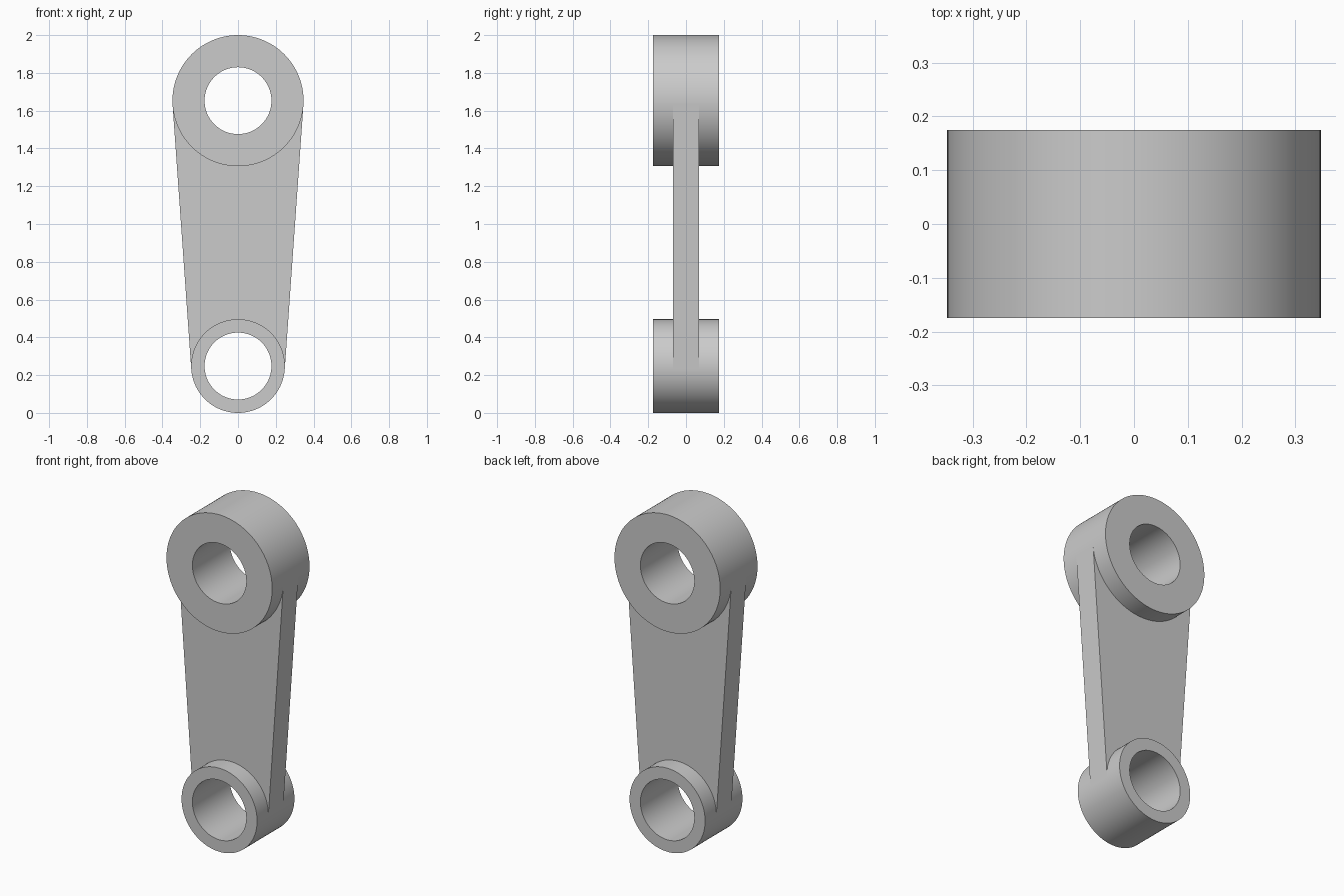
import bpy
import bmesh
from math import sin, cos, pi, asin

cube = bpy.data.objects.get("Cube")
if cube:
    bpy.data.objects.remove(cube, do_unlink=True)

SEGMENTS = 128
BOSS_HALF = 0.175
WEB_HALF = 0.07
BORE = 0.177
TOP_R, LOW_R = 0.347, 0.248
TOP_Z, LOW_Z = 2 - TOP_R, LOW_R

# Single grey metal
metal = bpy.data.materials.new("grey_metal")
metal.use_nodes = True
grey = (0.6, 0.6, 0.6, 1)
metal.diffuse_color = grey
metal.node_tree.nodes["Principled BSDF"].inputs["Base Color"].default_value = grey


def finish(name, bm):
    bmesh.ops.recalc_face_normals(bm, faces=bm.faces)
    mesh = bpy.data.meshes.new(name)
    bm.to_mesh(mesh)
    bm.free()
    mesh.materials.append(metal)
    obj = bpy.data.objects.new(name, mesh)
    bpy.context.collection.objects.link(obj)
    bpy.ops.object.select_all(action="DESELECT")
    obj.select_set(True)
    bpy.context.view_layer.objects.active = obj
    bpy.ops.object.shade_smooth_by_angle(angle=pi / 6)
    return obj


def boss(name, z, radius):
    """Hollow cylinder along y: a rectangular section swept round the bore."""
    bm = bmesh.new()
    section = [(BORE, -BOSS_HALF), (radius, -BOSS_HALF),
               (radius, BOSS_HALF), (BORE, BOSS_HALF)]
    rings = []
    for i in range(SEGMENTS):
        a = 2 * pi * i / SEGMENTS
        rings.append([bm.verts.new((r * cos(a), y, z + r * sin(a)))
                      for r, y in section])
    for i, ring in enumerate(rings):
        following = rings[(i + 1) % SEGMENTS]
        for j in range(4):
            k = (j + 1) % 4
            bm.faces.new((ring[j], ring[k], following[k], following[j]))
    return finish(name, bm)


def arc(z, radius, start, end, steps=48):
    """Points on the tangent circle, with the inner ones just inside the boss."""
    points = []
    for i in range(steps + 1):
        a = start + (end - start) * i / steps
        r = radius if i in (0, steps) else radius * 0.985
        points.append((r * cos(a), z + r * sin(a)))
    return points


# Bosses at each end
boss("upper_boss", TOP_Z, TOP_R)
boss("lower_boss", LOW_Z, LOW_R)

# Tapered web whose sides are tangent to both bosses
tilt = asin((TOP_R - LOW_R) / (TOP_Z - LOW_Z))
outline = (arc(TOP_Z, TOP_R, -tilt, -pi + tilt)
           + arc(LOW_Z, LOW_R, pi + tilt, -tilt))
bm = bmesh.new()
face = bm.faces.new([bm.verts.new((x, -WEB_HALF, z)) for x, z in outline])
extruded = bmesh.ops.extrude_face_region(bm, geom=[face], use_keep_orig=True)
moved = [v for v in extruded["geom"] if isinstance(v, bmesh.types.BMVert)]
bmesh.ops.translate(bm, verts=moved, vec=(0, 2 * WEB_HALF, 0))
finish("tapered_web", bm)
